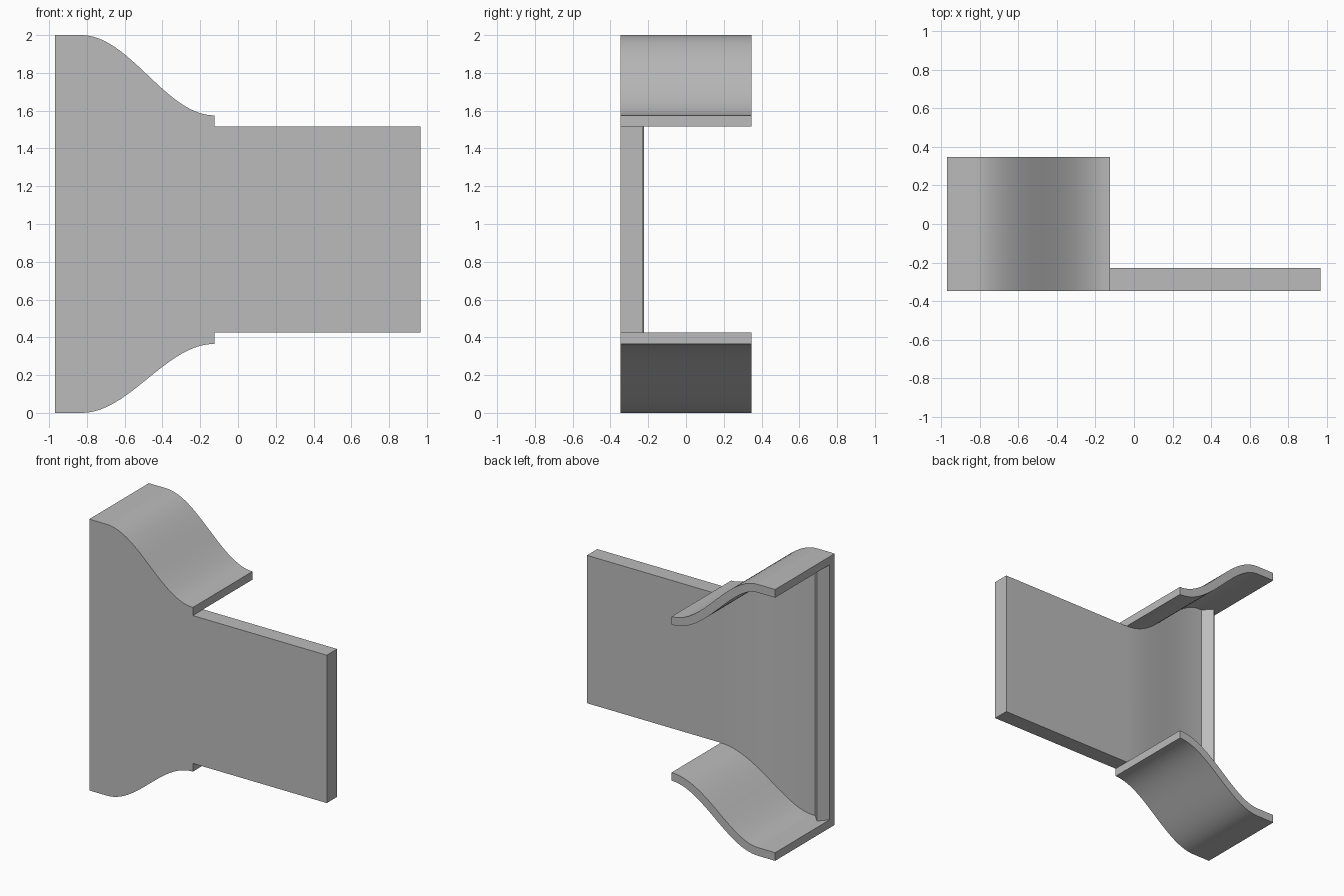
import bpy, bmesh, math

cube = bpy.data.objects.get("Cube")
if cube:
    bpy.data.objects.remove(cube, do_unlink=True)

LEFT, FLAT, STEP, RIGHT = -0.97, -0.83, -0.125, 0.967   # stations along x
FRONT, BACK = -0.347, 0.347
SKIN, PLATE = 0.06, 0.12                                # wall thicknesses
TOP, TOP_DROP, BOTTOM_RISE = 2.0, 0.425, 0.365

grey = bpy.data.materials.new("plain grey")
grey.use_nodes = True
colour = (0.5, 0.5, 0.5, 1)
grey.diffuse_color = colour
grey.node_tree.nodes["Principled BSDF"].inputs["Base Color"].default_value = colour


def ease(x, start=FLAT, end=STEP):
    """S-curve rising from 0 at start to 1 at end."""
    t = min(max((x - start) / (end - start), 0), 1)
    return (1 - math.cos(math.pi * t)) / 2


def loft(name, rings):
    """Skin a row of four-point cross-sections into a closed solid."""
    bm = bmesh.new()
    rows = [[bm.verts.new(p) for p in ring] for ring in rings]
    for a, b in zip(rows, rows[1:]):
        for i in range(4):
            j = (i + 1) % 4
            bm.faces.new((a[i], a[j], b[j], b[i]))
    bm.faces.new(rows[0])
    bm.faces.new(rows[-1])
    bmesh.ops.recalc_face_normals(bm, faces=bm.faces)
    mesh = bpy.data.meshes.new(name)
    bm.to_mesh(mesh)
    bm.free()
    mesh.materials.append(grey)
    obj = bpy.data.objects.new(name, mesh)
    bpy.context.collection.objects.link(obj)
    bpy.ops.object.select_all(action="DESELECT")
    obj.select_set(True)
    bpy.context.view_layer.objects.active = obj
    bpy.ops.object.shade_smooth_by_angle(angle=math.radians(25))


def upper(x):
    return TOP - TOP_DROP * ease(x)


def lower(x):
    return BOTTOM_RISE * ease(x)


STEPS = 32
curve_x = [FLAT + (STEP - FLAT) * i / STEPS for i in range(STEPS + 1)]


# Curved flanges, with the inner face offset at right angles to the outer one
def flange(name, height, inward):
    rings = []
    for x in [LEFT] + curve_x:
        d = 0.001
        slope = (height(x + d) - height(x - d)) / (2 * d)
        if x in (LEFT, FLAT, STEP):
            slope = 0
        length = math.hypot(1, slope)
        z = height(x)
        xi = x - inward * SKIN * slope / length
        zi = z + inward * SKIN / length
        rings.append([(x, FRONT, z), (x, BACK, z), (xi, BACK, zi), (xi, FRONT, zi)])
    loft(name, rings)


flange("upper_flange", upper, -1)
flange("lower_flange", lower, 1)

# Web plate: a pointed ridge at the thin end, then easing to full thickness
back_profile = [(LEFT, SKIN), (LEFT + 0.058, 0.125), (LEFT + 0.118, SKIN)]
back_profile += [(x, SKIN + (PLATE - SKIN) * ease(x)) for x in curve_x[1:]]
back_profile.append((RIGHT, PLATE))
loft("web_plate", [
    [(x, FRONT, lower(x) + SKIN), (x, FRONT, upper(x) - SKIN),
     (x, FRONT + t, upper(x) - SKIN), (x, FRONT + t, lower(x) + SKIN)]
    for x, t in back_profile])
